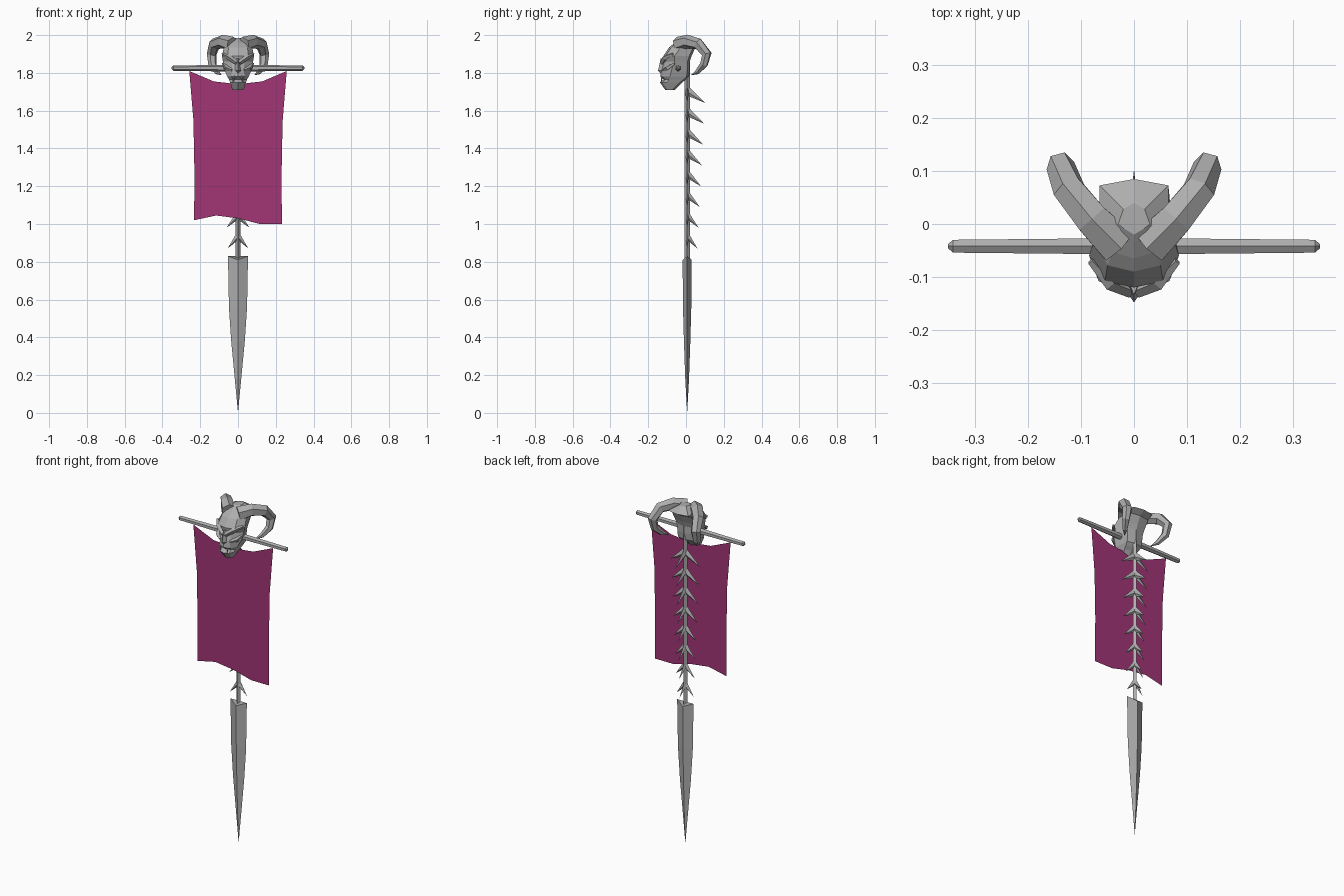
import bpy
import bmesh
import math
from mathutils import Vector

if "Cube" in bpy.data.objects:
    bpy.data.objects.remove(bpy.data.objects["Cube"])


def material(name, rgb):
    mat = bpy.data.materials.new(name)
    mat.use_nodes = True
    color = (*rgb, 1)
    mat.diffuse_color = color
    bsdf = next(n for n in mat.node_tree.nodes if n.type == "BSDF_PRINCIPLED")
    bsdf.inputs["Base Color"].default_value = color
    return mat


METAL = material("grey_metal", (0.42, 0.42, 0.42))
CLOTH = material("magenta_cloth", (0.36, 0.035, 0.18))


def finish(name, bm, mat, mirror=False):
    mesh = bpy.data.meshes.new(name)
    bm.to_mesh(mesh)
    bm.free()
    mesh.materials.append(mat)
    obj = bpy.data.objects.new(name, mesh)
    bpy.context.scene.collection.objects.link(obj)
    if mirror:
        obj.modifiers.new("mirror", "MIRROR").use_mirror_merge = False
    return obj


def add_loft(bm, rings):
    """Skin a list of equal rings and close both ends."""
    loops = [[bm.verts.new(p) for p in ring] for ring in rings]
    count = len(loops[0])
    for low, high in zip(loops, loops[1:]):
        for i in range(count):
            j = (i + 1) % count
            bm.faces.new((low[i], low[j], high[j], high[i]))
    bm.faces.new(loops[0])
    bm.faces.new(loops[-1])


def loft(name, rings, mirror=False):
    bm = bmesh.new()
    add_loft(bm, rings)
    bmesh.ops.remove_doubles(bm, verts=bm.verts, dist=0.0005)
    bmesh.ops.recalc_face_normals(bm, faces=bm.faces)
    return finish(name, bm, METAL, mirror)


def tube_rings(path, sides, ref):
    """Rings around a path of (x, y, z, radius)."""
    points = [Vector(p[:3]) for p in path]
    rings = []
    for i, p in enumerate(points):
        tangent = points[min(i + 1, len(points) - 1)] - points[max(i - 1, 0)]
        u = tangent.cross(Vector(ref)).normalized()
        v = tangent.cross(u).normalized()
        angles = [math.tau * k / sides for k in range(sides)]
        rings.append([p + path[i][3] * (u * math.cos(a) + v * math.sin(a)) for a in angles])
    return rings


def diamond(half_x, half_y, z_side, z_mid):
    y = 0.006
    return [(half_x, y, z_side), (0, y + half_y, z_mid), (-half_x, y, z_side), (0, y - half_y, z_mid)]


# Shaft and the blade at its foot
loft("shaft", [diamond(0.013, 0.015, z, z) for z in (0.79, 1.88)])
loft("blade", [diamond(w, t, z, z - notch) for w, t, z, notch in (
    (0.053, 0.024, 0.83, 0.02), (0.048, 0.022, 0.56, 0), (0.036, 0.017, 0.38, 0),
    (0.017, 0.01, 0.18, 0), (0, 0, 0, 0))])

# Crossbar with pointed end caps
bar = [(-0.352, 0.004), (-0.342, 0.014), (0, 0.018), (0.342, 0.014), (0.352, 0.004)]
loft("crossbar", tube_rings([(x, -0.042, 1.825, r) for x, r in bar], 6, (0, 1, 0)))

# Thorns: one back and one to each side at every step of the shaft
bm = bmesh.new()
for step in range(8):
    tip_z = 0.87 + 0.11 * step
    length = 0.055 + 0.006 * step
    for d in (Vector((1, 0, 0)), Vector((-1, 0, 0)), Vector((0, 1, 0))):
        side = Vector((-d.y, d.x, 0)) * 0.011
        root = Vector((0, 0.006, tip_z))
        base = [root + Vector((0, 0, 0.095)), root + Vector((0, 0, 0.06)) + side,
                root + d * 0.012 + Vector((0, 0, 0.035)), root + Vector((0, 0, 0.06)) - side]
        tip = root + d * length
        add_loft(bm, [base, [tip.copy() for _ in base]])
bmesh.ops.remove_doubles(bm, verts=bm.verts, dist=0.0005)
bmesh.ops.recalc_face_normals(bm, faces=bm.faces)
finish("thorns", bm, METAL)

# Cloth banner: a flat sheet with sagging top and ragged hem
bm = bmesh.new()
tops = (1.81, 1.755, 1.74, 1.755, 1.81)
hems = (1.02, 1.045, 1.03, 1.0, 1.0)
rows = []
for t, half in ((0, 0.258), (0.33, 0.236), (0.66, 0.231), (1, 0.232)):
    rows.append([bm.verts.new((half * (i - 2) / 2, -0.044, a + (b - a) * t))
                 for i, (a, b) in enumerate(zip(tops, hems))])
for upper, lower in zip(rows, rows[1:]):
    for i in range(4):
        bm.faces.new((upper[i], lower[i], lower[i + 1], upper[i + 1]))
finish("banner", bm, CLOTH)


# Skull: level, front y, front half width, cheek x and y, back half width, back y
def skull_ring(z, front, fx, cx, cy, bx, back):
    half = [(fx, front + 0.012), (cx, cy), (bx, back - 0.012)]
    ring = [(0, front)] + half + [(0, back)] + [(-x, y) for x, y in reversed(half)]
    return [(x, y, z) for x, y in ring]


loft("skull", [skull_ring(*level) for level in (
    (1.71, -0.11, 0.022, 0.03, -0.09, 0.02, -0.06),
    (1.75, -0.138, 0.03, 0.042, -0.1, 0.04, -0.02),
    (1.765, -0.118, 0.03, 0.048, -0.09, 0.045, 0),
    (1.78, -0.136, 0.036, 0.056, -0.085, 0.05, 0.015),
    (1.82, -0.132, 0.03, 0.075, -0.075, 0.05, 0.02),
    (1.86, -0.118, 0.035, 0.08, -0.06, 0.055, 0.02),
    (1.89, -0.12, 0.055, 0.085, -0.06, 0.06, 0.03),
    (1.935, -0.09, 0.05, 0.075, -0.03, 0.065, 0.05),
    (1.955, -0.065, 0.04, 0.065, -0.01, 0.065, 0.085),
    (1.985, -0.02, 0.02, 0.03, 0, 0.02, 0.04))])

# Nose wedge
loft("nose", [[(-w, y + 0.03, z), (0, y, z), (w, y + 0.03, z)] for w, y, z in (
    (0.016, -0.132, 1.795), (0.022, -0.148, 1.812), (0.012, -0.134, 1.875))])

# Slanted brows, cheek bones and fangs, mirrored
loft("brows", tube_rings([(0.006, -0.128, 1.853, 0.012), (0.045, -0.112, 1.88, 0.014),
                          (0.082, -0.07, 1.9, 0.007)], 4, (0, 1, 0)), True)
loft("cheek_bones", tube_rings([(0.03, -0.118, 1.815, 0.008), (0.06, -0.098, 1.825, 0.013),
                                (0.08, -0.06, 1.85, 0.006)], 4, (0, 1, 0)), True)
loft("fangs", tube_rings([(0.022, -0.125, 1.785, 0.007), (0.022, -0.131, 1.75, 0)],
                         4, (0, 1, 0)), True)

# Curled ram horns, mirrored
horn = [(0.03, -0.04, 1.95, 0.042), (0.08, 0.01, 1.966, 0.036), (0.123, 0.065, 1.953, 0.032),
        (0.139, 0.11, 1.9, 0.027), (0.136, 0.095, 1.845, 0.022),
        (0.112, 0.06, 1.805, 0.014), (0.09, 0.03, 1.79, 0.002)]
loft("horns", tube_rings(horn, 6, (1, -1, 0)), True)
